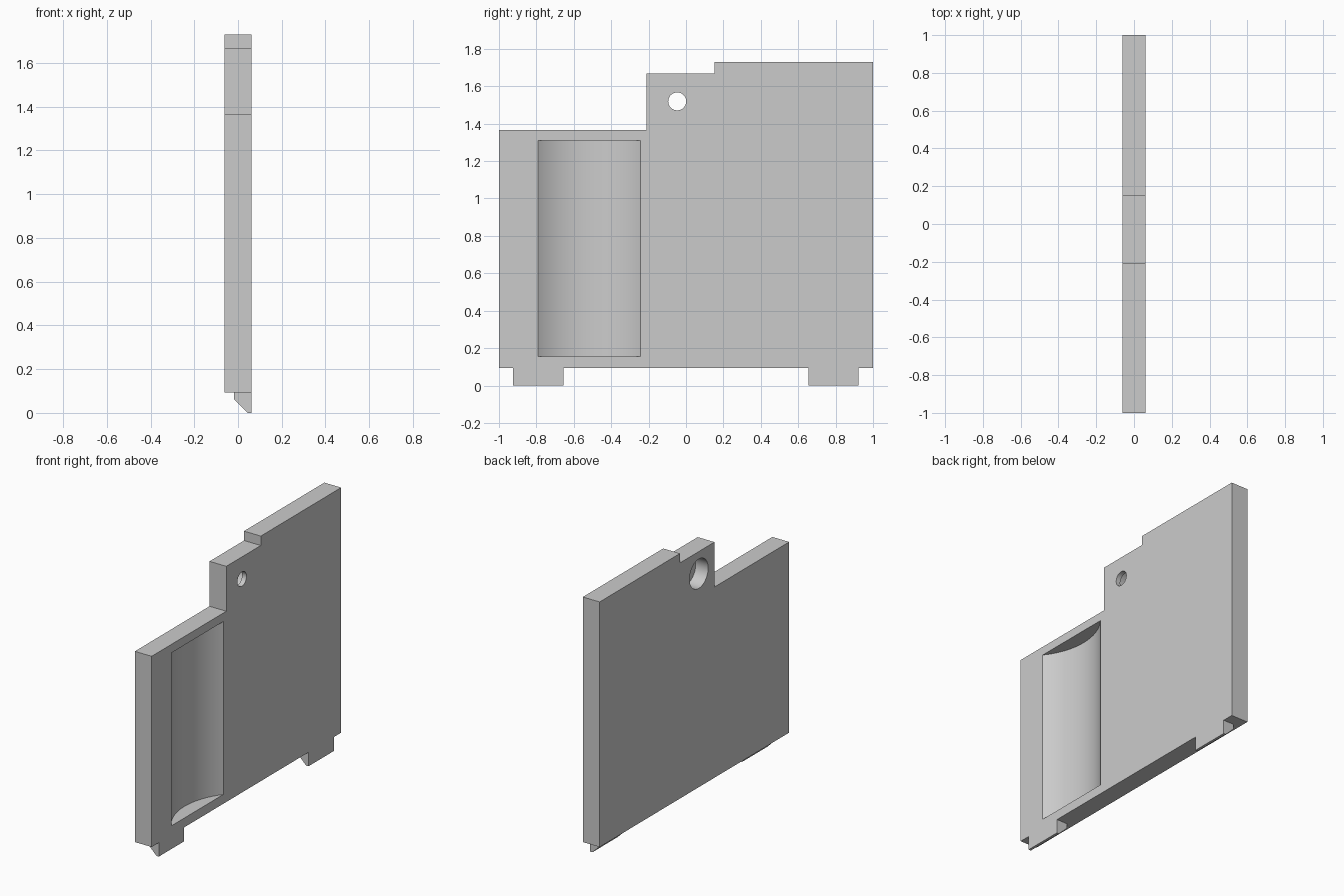
import bpy, bmesh, math
from mathutils import Matrix, Vector

cube = bpy.data.objects.get("Cube")
if cube:
    bpy.data.objects.remove(cube, do_unlink=True)

HALF = 0.062  # half the panel thickness

grey = bpy.data.materials.new("plain_grey")
grey.use_nodes = True
colour = (0.6, 0.6, 0.6, 1)
grey.diffuse_color = colour
grey.node_tree.nodes["Principled BSDF"].inputs["Base Color"].default_value = colour


def finish(name, bm):
    bmesh.ops.recalc_face_normals(bm, faces=bm.faces)
    mesh = bpy.data.meshes.new(name)
    bm.to_mesh(mesh)
    bm.free()
    mesh.materials.append(grey)
    obj = bpy.data.objects.new(name, mesh)
    bpy.context.collection.objects.link(obj)
    return obj


def prism(name, points, sweep):
    """Extrude a closed outline along a vector."""
    bm = bmesh.new()
    face = bm.faces.new([bm.verts.new(p) for p in points])
    ext = bmesh.ops.extrude_face_region(bm, geom=[face])["geom"]
    bmesh.ops.translate(bm, vec=Vector(sweep),
                        verts=[v for v in ext if isinstance(v, bmesh.types.BMVert)])
    return finish(name, bm)


def rod(name, radius, x0, x1, y, z):
    """Cylinder along x."""
    bm = bmesh.new()
    place = Matrix.Translation(((x0 + x1) / 2, y, z)) @ Matrix.Rotation(math.pi / 2, 4, "Y")
    bmesh.ops.create_cone(bm, cap_ends=True, segments=48, radius1=radius,
                          radius2=radius, depth=x1 - x0, matrix=place)
    return finish(name, bm)


# Stepped panel
outline = [(-1, 0.093), (1, 0.093), (1, 1.73), (0.152, 1.73),
           (0.152, 1.667), (-0.212, 1.667), (-0.212, 1.367), (-1, 1.367)]
panel = prism("panel", [(-HALF, y, z) for y, z in outline], (2 * HALF, 0, 0))

# Cutter for the scooped recess: a tall cylinder sunk into the right face
half_width, depth = 0.274, 0.095
radius = (half_width ** 2 + depth ** 2) / (2 * depth)
bm = bmesh.new()
bmesh.ops.create_cone(bm, cap_ends=True, segments=128, radius1=radius, radius2=radius,
                      depth=1.155, matrix=Matrix.Translation(
                          (HALF - depth + radius, -0.518, 0.7325)))
scoop = finish("scoop_cutter", bm)

# Cutters for the small hole and its wider counterbore on the far side
hole = rod("hole_cutter", 0.048, -0.2, 0.2, -0.047, 1.519)
bore = rod("counterbore_cutter", 0.098, -0.2, 0.03, -0.047, 1.519)

for cutter in (scoop, hole, bore):
    cut = panel.modifiers.new(cutter.name, "BOOLEAN")
    cut.operation, cut.solver, cut.object = "DIFFERENCE", "EXACT", cutter
    bpy.context.view_layer.objects.active = panel
    bpy.ops.object.modifier_apply(modifier=cut.name)
    bpy.data.objects.remove(cutter, do_unlink=True)

bpy.ops.object.select_all(action="DESELECT")
panel.select_set(True)
bpy.ops.object.shade_smooth_by_angle(angle=math.radians(25))

# Chamfered locating tabs under the panel
section = [(-0.018, 0.093), (-0.018, 0.062), (0.045, 0), (HALF, 0), (HALF, 0.093)]
for name, y in (("front_tab", -0.924), ("back_tab", 0.655)):
    prism(name, [(x, y, z) for x, z in section], (0, 0.268, 0))
